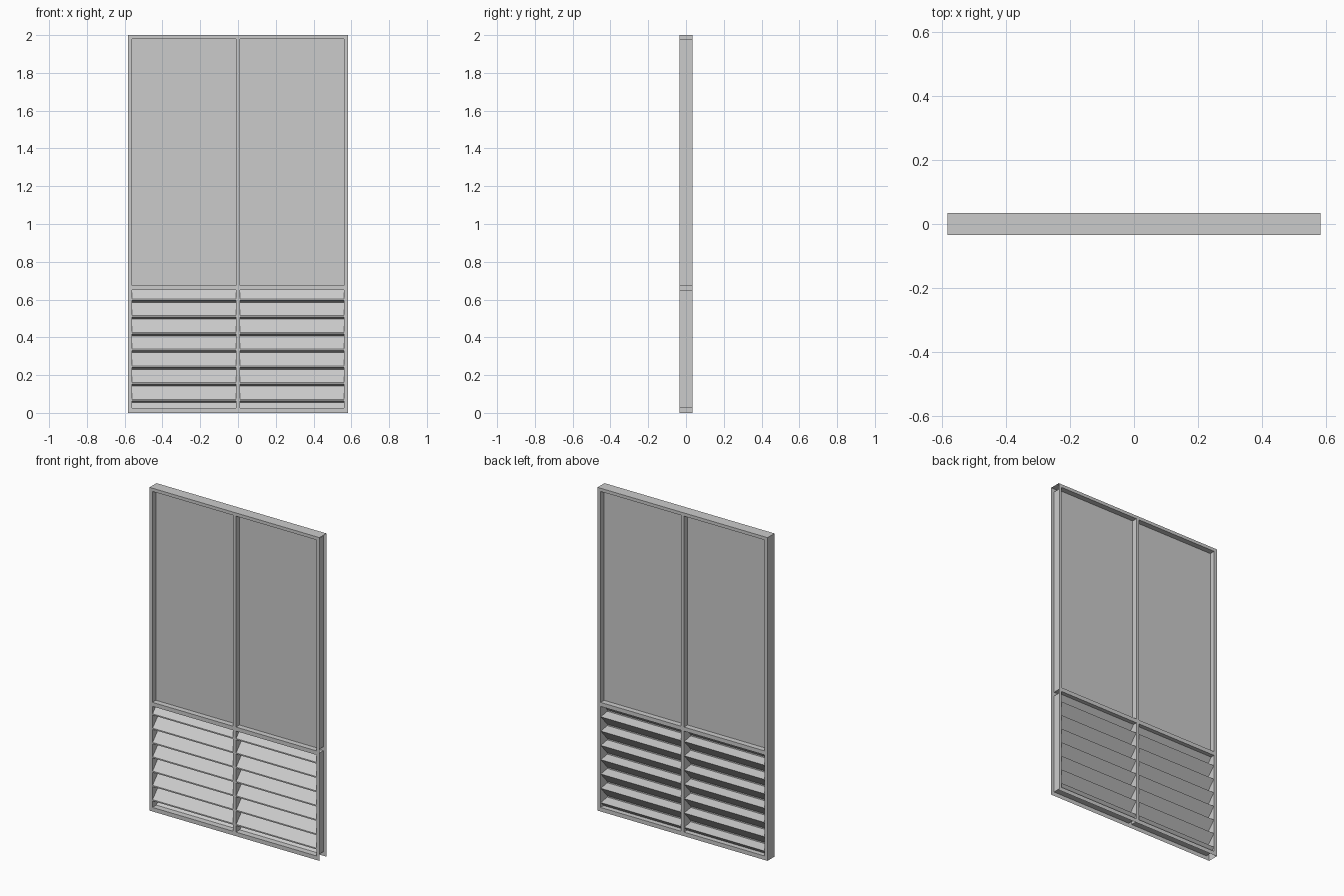
import bpy, bmesh

if "Cube" in bpy.data.objects:
    bpy.data.objects.remove(bpy.data.objects["Cube"])

W, D, H = 0.582, 0.034, 2.0          # half width, half depth, height
XS = [-W, -0.562, -0.01, 0.01, 0.561, W]
ZS = [0.0, 0.025, 0.65, 0.675, 1.98, H]
BAYS = [(XS[1], XS[2]), (XS[3], XS[4])]


def make_object(name, bm):
    bmesh.ops.remove_doubles(bm, verts=bm.verts, dist=1e-5)
    mesh = bpy.data.meshes.new(name)
    bm.to_mesh(mesh)
    bm.free()
    obj = bpy.data.objects.new(name, mesh)
    bpy.context.collection.objects.link(obj)
    return obj


def quad(bm, *pts):
    bm.faces.new([bm.verts.new(p) for p in pts])


def upright_x(bm, x0, x1, z0, z1, y):
    quad(bm, (x0, y, z0), (x1, y, z0), (x1, y, z1), (x0, y, z1))


def upright_y(bm, x, z0, z1):
    quad(bm, (x, -D, z0), (x, D, z0), (x, D, z1), (x, -D, z1))


def level(bm, x0, x1, z):
    quad(bm, (x0, -D, z), (x1, -D, z), (x1, D, z), (x0, D, z))


# Hollow frame: front and back grids, reveals, closed left and top,
# open right and bottom so that panels can join side by side
bm = bmesh.new()
for i in range(5):
    for j in range(5):
        x0, x1, z0, z1 = XS[i], XS[i + 1], ZS[j], ZS[j + 1]
        if i % 2 and j % 2:
            for x in (x0, x1):
                upright_y(bm, x, z0, z1)
            for z in (z0, z1):
                level(bm, x0, x1, z)
        else:
            for y in (-D, D):
                upright_x(bm, x0, x1, z0, z1, y)
for k in range(5):
    upright_y(bm, -W, ZS[k], ZS[k + 1])
    level(bm, XS[k], XS[k + 1], H)
make_object("hollow_frame", bm)

# Upper flat panes
for side, (x0, x1) in zip(("left", "right"), BAYS):
    bm = bmesh.new()
    upright_x(bm, x0, x1, ZS[3], ZS[4], 0.0)
    make_object(side + "_pane", bm)

# Lower louvers: sawtooth profile (y, z), nose at the front of each slat
F, B, PITCH = -0.032, 0.032, 0.0885
profile = [(0.003, ZS[1])]
for n in range(7):
    z = 0.064 + n * PITCH
    profile += [(B, z - 0.010), (F, z), (F, z + 0.008)]
profile.append((0.008, ZS[2]))
for side, (x0, x1) in zip(("left", "right"), BAYS):
    bm = bmesh.new()
    for (y0, z0), (y1, z1) in zip(profile, profile[1:]):
        quad(bm, (x0, y0, z0), (x1, y0, z0), (x1, y1, z1), (x0, y1, z1))
    make_object(side + "_louvers", bm)
